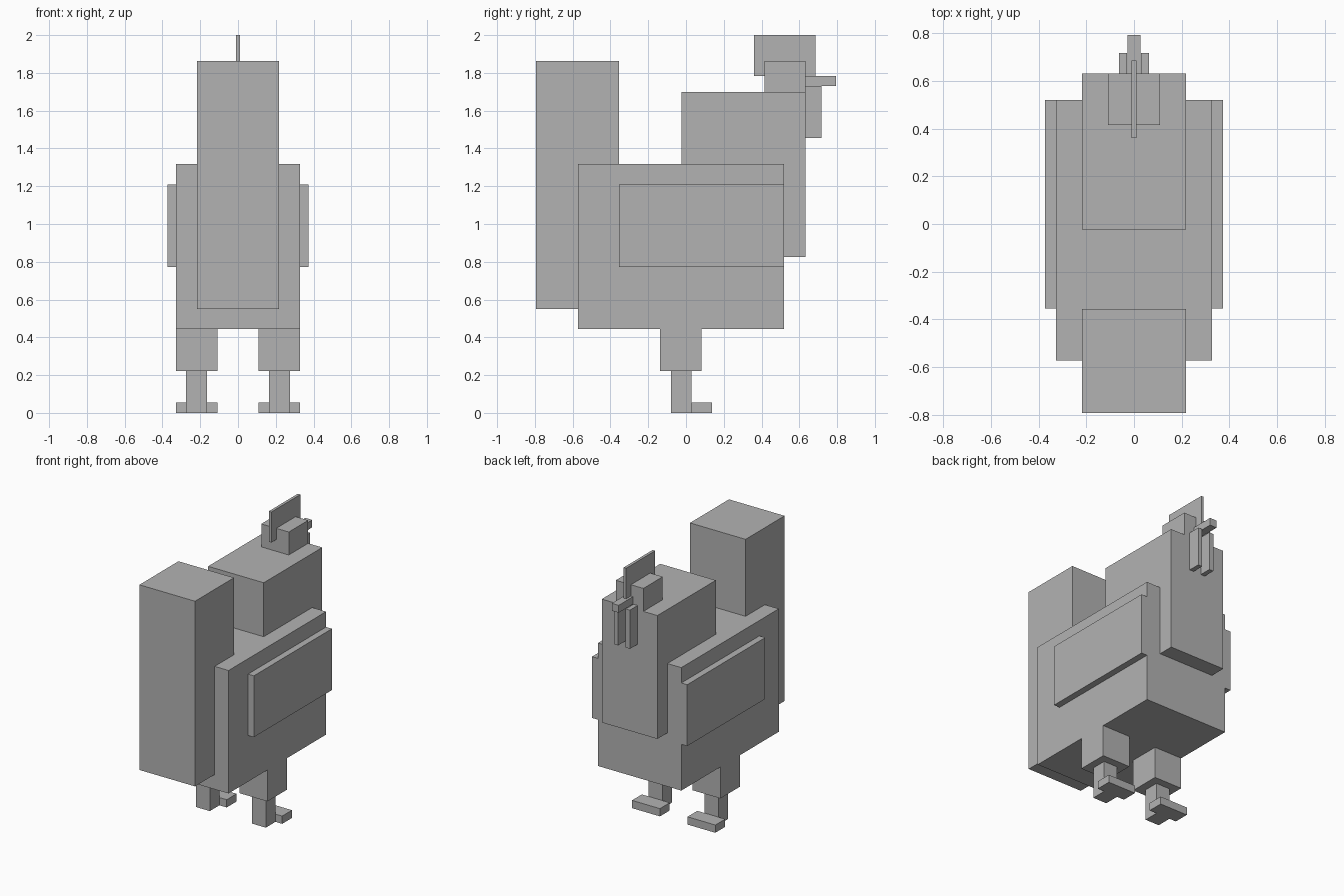
import bpy
import bmesh

if "Cube" in bpy.data.objects:
    bpy.data.objects.remove(bpy.data.objects["Cube"])

grey = bpy.data.materials.new("plain_grey")
grey.diffuse_color = (0.45, 0.45, 0.45, 1.0)
grey.use_nodes = True
grey.node_tree.nodes["Principled BSDF"].inputs["Base Color"].default_value = grey.diffuse_color


def block(name, xs, ys, zs):
    """Box spanning the given ranges on each axis."""
    bm = bmesh.new()
    bmesh.ops.create_cube(bm, size=1.0)
    for v in bm.verts:
        v.co = [r[0] if c < 0 else r[1] for c, r in zip(v.co, (xs, ys, zs))]
    mesh = bpy.data.meshes.new(name)
    bm.to_mesh(mesh)
    bm.free()
    mesh.materials.append(grey)
    obj = bpy.data.objects.new(name, mesh)
    bpy.context.collection.objects.link(obj)


def centred(name, half, ys, zs):
    block(name, (-half, half), ys, zs)


def pair(name, xs, ys, zs):
    """Matching boxes on both sides of the body."""
    block(name + "_right", xs, ys, zs)
    block(name + "_left", (-xs[1], -xs[0]), ys, zs)


# Body, tail and neck
centred("body", 0.327, (-0.573, 0.52), (0.445, 1.317))
centred("tail", 0.218, (-0.793, -0.356), (0.55, 1.863))
centred("neck", 0.218, (-0.023, 0.632), (0.825, 1.70))

# Head details
centred("crown", 0.108, (0.415, 0.632), (1.70, 1.863))
centred("comb", 0.01, (0.36, 0.685), (1.783, 2.0))
centred("beak", 0.027, (0.632, 0.793), (1.73, 1.783))
pair("wattle", (0.030, 0.063), (0.632, 0.718), (1.455, 1.73))

# Wings
pair("wing", (0.327, 0.373), (-0.355, 0.52), (0.773, 1.208))

# Legs
pair("thigh", (0.108, 0.327), (-0.137, 0.082), (0.222, 0.445))
pair("shin", (0.165, 0.274), (-0.08, 0.028), (0.0, 0.222))
pair("foot", (0.108, 0.327), (0.028, 0.138), (0.0, 0.055))
